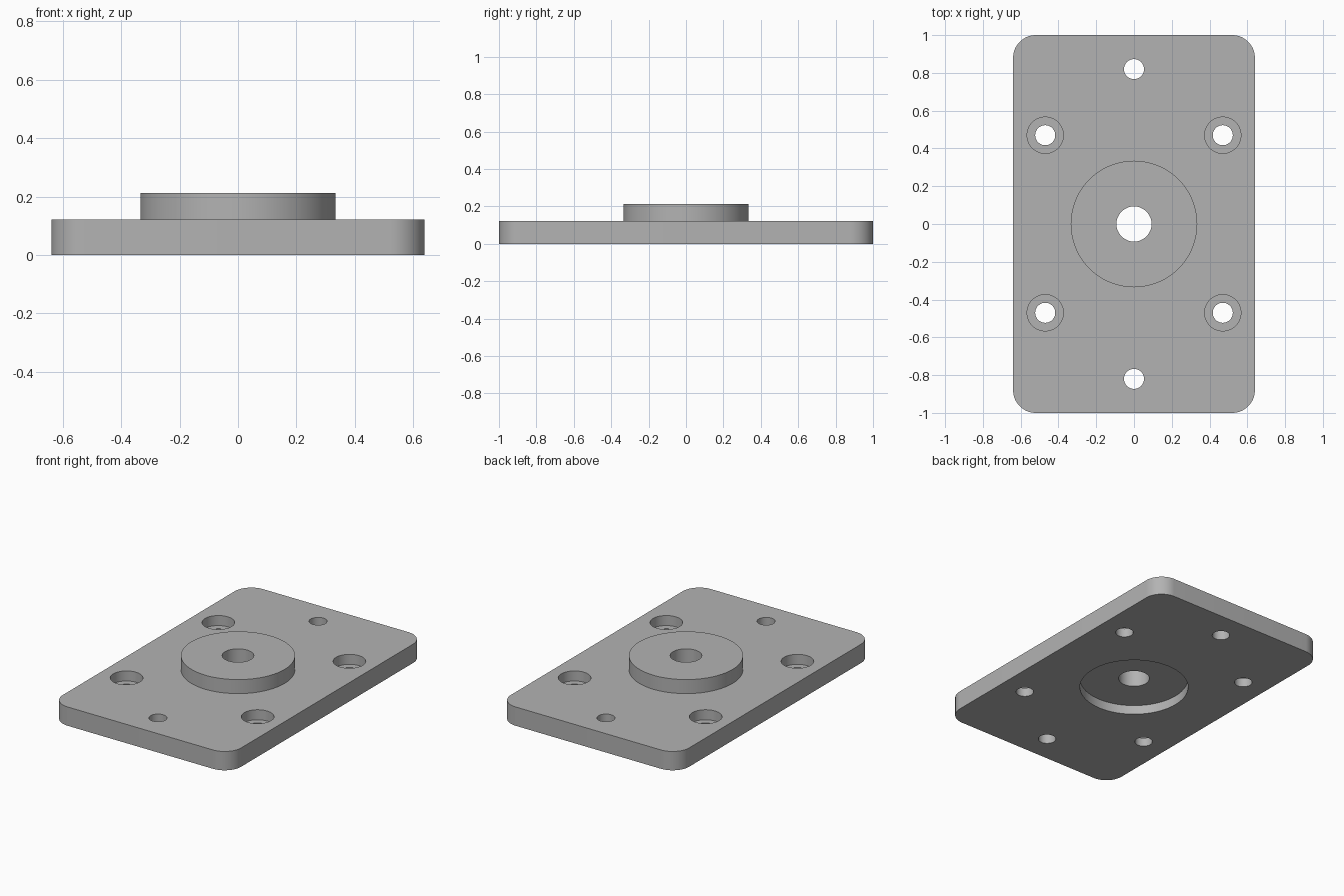
import bpy, bmesh
from math import cos, sin, pi, radians

HALF_X, HALF_Y, THICK = 0.64, 1.0, 0.122
CORNER, SEGMENTS = 0.12, 64
BOSS_R, BOSS_TOP = 0.335, 0.213
BORE_R, HOLE_R, SINK_R = 0.093, 0.053, 0.096
RECESS_DEPTH, SINK_DEPTH = 0.06, 0.065
BOLT, END_HOLE, GAP = 0.47, 0.82, 0.05

cube = bpy.data.objects.get("Cube")
if cube:
    bpy.data.objects.remove(cube, do_unlink=True)

grey = bpy.data.materials.new("plain_grey")
grey.use_nodes = True
grey.diffuse_color = (0.45, 0.45, 0.45, 1)
grey.node_tree.nodes["Principled BSDF"].inputs["Base Color"].default_value = grey.diffuse_color


def prism(name, outline, z0, z1):
    """Extrude a closed outline from z0 up to z1."""
    bm = bmesh.new()
    face = bm.faces.new([bm.verts.new((x, y, z0)) for x, y in outline])
    top = bmesh.ops.extrude_face_region(bm, geom=[face])["geom"]
    bmesh.ops.translate(bm, vec=(0, 0, z1 - z0),
                        verts=[v for v in top if isinstance(v, bmesh.types.BMVert)])
    bmesh.ops.recalc_face_normals(bm, faces=bm.faces)
    mesh = bpy.data.meshes.new(name)
    bm.to_mesh(mesh)
    bm.free()
    mesh.materials.append(grey)
    obj = bpy.data.objects.new(name, mesh)
    bpy.context.collection.objects.link(obj)
    return obj


def arc(x, y, radius, start, sweep, steps):
    return [(x + radius * cos(start + sweep * i / steps),
             y + radius * sin(start + sweep * i / steps)) for i in range(steps)]


def cylinder(name, x, y, radius, z0, z1):
    return prism(name, arc(x, y, radius, 0, 2 * pi, SEGMENTS), z0, z1)


def combine(body, tool, operation):
    """Apply a boolean and discard the tool object."""
    mod = body.modifiers.new(tool.name, "BOOLEAN")
    mod.operation, mod.solver, mod.object = operation, "EXACT", tool
    bpy.context.view_layer.objects.active = body
    bpy.ops.object.modifier_apply(modifier=mod.name)
    bpy.data.objects.remove(tool, do_unlink=True)


# Rounded rectangular plate
outline = []
for i, (sx, sy) in enumerate([(1, 1), (-1, 1), (-1, -1), (1, -1)]):
    cx, cy = sx * (HALF_X - CORNER), sy * (HALF_Y - CORNER)
    corner = arc(cx, cy, CORNER, i * pi / 2, pi / 2, SEGMENTS // 4)
    outline += corner + [(cx + CORNER * cos((i + 1) * pi / 2),
                          cy + CORNER * sin((i + 1) * pi / 2))]
plate = prism("mounting_plate", outline, 0, THICK)

# Raised centre boss, with a shallow recess beneath and a bore through it
combine(plate, cylinder("boss", 0, 0, BOSS_R, THICK / 2, BOSS_TOP), "UNION")
combine(plate, cylinder("recess", 0, 0, BOSS_R - 0.007, -GAP, RECESS_DEPTH), "DIFFERENCE")
combine(plate, cylinder("bore", 0, 0, BORE_R, -GAP, BOSS_TOP + GAP), "DIFFERENCE")

# Counterbored bolt holes and plain end holes
for sy in (-1, 1):
    for sx in (-1, 1):
        x, y = sx * BOLT, sy * BOLT
        combine(plate, cylinder("counterbore", x, y, SINK_R, THICK - SINK_DEPTH, THICK + GAP),
                "DIFFERENCE")
        combine(plate, cylinder("bolt_hole", x, y, HOLE_R, -GAP, THICK + GAP), "DIFFERENCE")
    combine(plate, cylinder("end_hole", 0, sy * END_HOLE, HOLE_R, -GAP, THICK + GAP),
            "DIFFERENCE")

# Smooth round walls, crisp rims
bpy.ops.object.select_all(action="DESELECT")
plate.select_set(True)
bpy.context.view_layer.objects.active = plate
bpy.ops.object.shade_smooth_by_angle(angle=radians(30))
